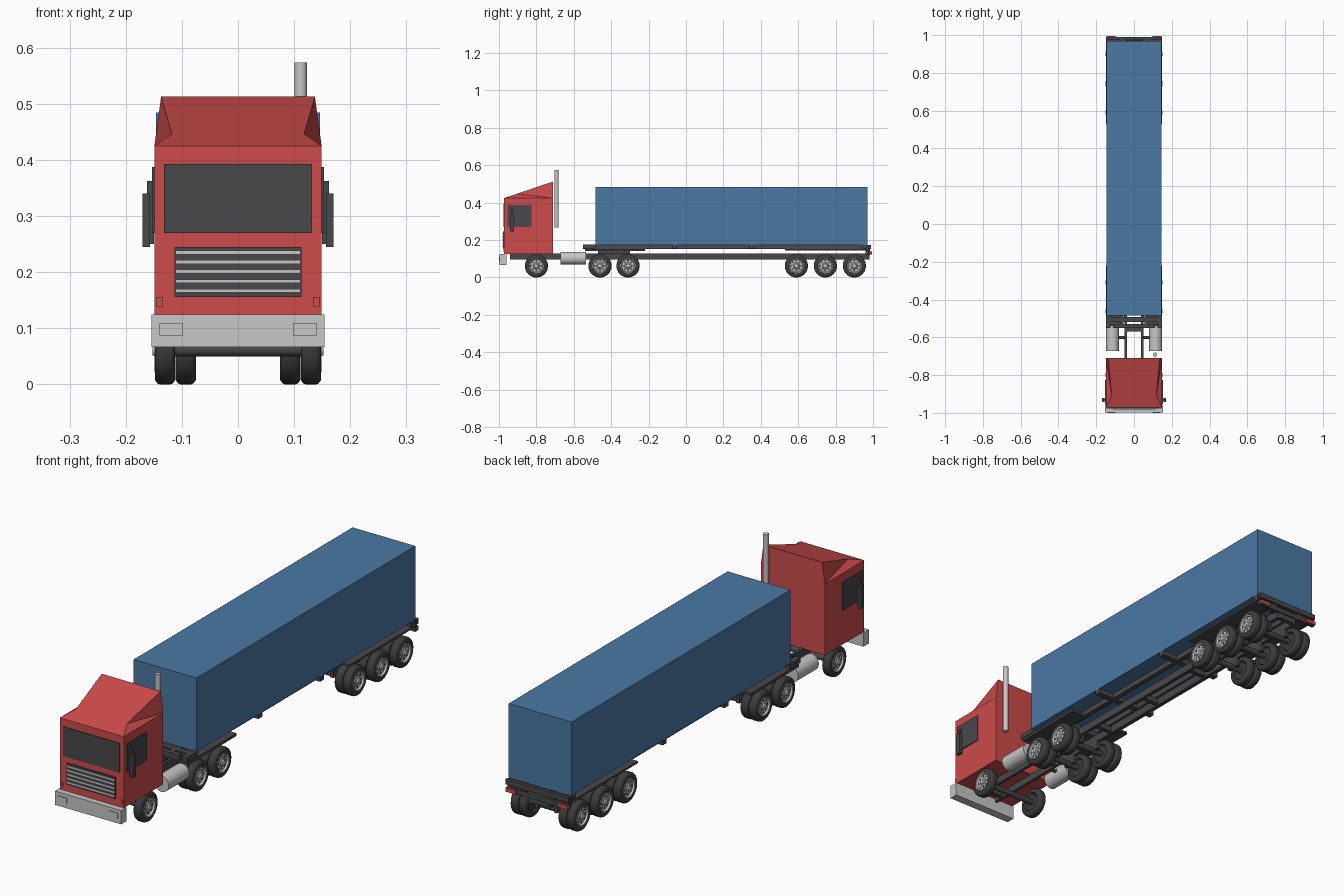
import bpy, bmesh, math
from mathutils import Matrix, Vector

cube = bpy.data.objects.get("Cube")
if cube:
    bpy.data.objects.remove(cube, do_unlink=True)


def material(name, r, g, b):
    m = bpy.data.materials.new(name)
    m.use_nodes = True
    m.diffuse_color = (r, g, b, 1)
    m.node_tree.nodes["Principled BSDF"].inputs["Base Color"].default_value = (r, g, b, 1)
    return m


RED = material("cab red", 0.61, 0.07, 0.07)
BLUE = material("container blue", 0.07, 0.19, 0.37)
DARK = material("dark grey", 0.065, 0.065, 0.07)
TYRE = material("tyre black", 0.045, 0.045, 0.048)
SILVER = material("silver", 0.57, 0.57, 0.57)


def finish(name, bm, mat, smooth=False):
    bmesh.ops.recalc_face_normals(bm, faces=bm.faces)
    mesh = bpy.data.meshes.new(name)
    bm.to_mesh(mesh)
    bm.free()
    mesh.materials.append(mat)
    ob = bpy.data.objects.new(name, mesh)
    bpy.context.collection.objects.link(ob)
    if smooth:
        bpy.ops.object.select_all(action='DESELECT')
        ob.select_set(True)
        bpy.context.view_layer.objects.active = ob
        bpy.ops.object.shade_smooth_by_angle(angle=math.radians(40))
    return ob


def box(name, mat, x, y, z):
    """Box from (min, max) ranges."""
    bm = bmesh.new()
    bmesh.ops.create_cube(bm, size=1)
    for v in bm.verts:
        v.co = [sum(r) / 2 + c * (r[1] - r[0]) for r, c in zip((x, y, z), v.co)]
    return finish(name, bm, mat)


def pair(name, mat, x, y, z):
    """The same box on both sides."""
    box("left_" + name, mat, x, y, z)
    box("right_" + name, mat, (-x[1], -x[0]), y, z)


def rod(name, mat, start, end, radius, sides=24):
    a, b = Vector(start), Vector(end)
    bm = bmesh.new()
    turn = (b - a).to_track_quat('Z', 'Y').to_matrix().to_4x4()
    bmesh.ops.create_cone(bm, cap_ends=True, segments=sides, radius1=radius, radius2=radius,
                          depth=(b - a).length, matrix=Matrix.Translation((a + b) / 2) @ turn)
    return finish(name, bm, mat, True)


def lathe(name, mat, profile, side, y, z, sides=32):
    """Spin (x, radius) points about an axle."""
    bm = bmesh.new()
    vs = [bm.verts.new((side * x, y, z + r)) for x, r in profile]
    edges = [bm.edges.new(e) for e in zip(vs, vs[1:])]
    bmesh.ops.spin(bm, geom=vs + edges, cent=(0, y, z), axis=(1, 0, 0),
                   angle=math.tau, steps=sides)
    bmesh.ops.remove_doubles(bm, verts=bm.verts, dist=1e-5)
    return finish(name, bm, mat, True)


# Wheels
R = 0.062


def tyre(name, side, inner, y):
    shape = [(0.006, 0), (0.006, 0.036), (0.0, 0.041), (0.0, 0.054), (0.004, 0.060), (0.009, R),
             (0.027, R), (0.032, 0.060), (0.036, 0.054), (0.036, 0.041), (0.029, 0.036), (0.022, 0)]
    lathe(name, TYRE, [(inner + x, r) for x, r in shape], side, y, R)


def wheel(label, side, y, dual):
    tyre(label + "_outer_tyre", side, 0.112, y)
    if dual:
        tyre(label + "_inner_tyre", side, 0.075, y)
    lathe(label + "_rim", SILVER,
          [(0.137, 0.037), (0.149, 0.040), (0.149, 0.036), (0.142, 0.033), (0.143, 0.019),
           (0.146, 0.017), (0.147, 0.012), (0.152, 0.010), (0.152, 0)], side, y, R)
    for i in range(8):
        a = math.tau * i / 8
        py, pz = y + 0.026 * math.cos(a), R + 0.026 * math.sin(a)
        rod(f"{label}_rim_hole_{i}", DARK, (side * 0.139, py, pz), (side * 0.1435, py, pz), 0.0045, 10)


for n, y in enumerate((-0.80, -0.46, -0.31, 0.59, 0.745, 0.90)):
    rod(f"axle_{n}", DARK, (-0.12, y, R), (0.12, y, R), 0.012, 12)
    for side, word in ((1, "left"), (-1, "right")):
        wheel(f"{word}_wheel_{n}", side, y, n > 0)

# Chassis
pair("chassis_rail", DARK, (0.038, 0.050), (-0.94, 0.98), (0.095, 0.128))
for n, y in enumerate((-0.90, -0.56, -0.385, -0.2, 0.1, 0.4, 0.67, 0.82, 0.97)):
    box(f"chassis_cross_{n}", DARK, (-0.04, 0.04), (y - 0.01, y + 0.01), (0.1, 0.123))
for n, y in enumerate((-0.46, -0.31, 0.59, 0.745, 0.90)):
    pair(f"spring_hanger_{n}", DARK, (0.036, 0.052), (y - 0.03, y + 0.03), (0.06, 0.098))
box("coupling_plate", DARK, (-0.07, 0.07), (-0.47, -0.30), (0.127, 0.15))
pair("front_mudguard", DARK, (0.072, 0.148), (-0.54, -0.22), (0.141, 0.152))
pair("rear_mudguard", DARK, (0.072, 0.148), (0.53, 0.98), (0.145, 0.153))

# Trailer frame
pair("trailer_rail", DARK, (0.055, 0.075), (-0.55, 0.98), (0.152, 0.175))
for n, y in enumerate((-0.505, -0.06, 0.35, 0.955)):
    box(f"trailer_cross_{n}", DARK, (-0.146, 0.146), (y - 0.013, y + 0.013), (0.155, 0.175))
box("trailer_nose", DARK, (-0.11, 0.11), (-0.55, -0.53), (0.152, 0.176))
pair("nose_corner", DARK, (0.125, 0.148), (-0.55, -0.48), (0.155, 0.176))
box("trailer_tail", DARK, (-0.147, 0.147), (0.975, 0.99), (0.152, 0.174))
box("rear_bar", DARK, (-0.145, 0.145), (0.972, 0.986), (0.122, 0.142))
pair("tail_bracket", DARK, (0.055, 0.075), (0.96, 0.984), (0.12, 0.155))
pair("tail_light", RED, (0.098, 0.145), (0.986, 0.994), (0.124, 0.14))

# Container
box("container", BLUE, (-0.146, 0.146), (-0.485, 0.97), (0.175, 0.485))

# Cab and roof fairing
box("cab", RED, (-0.149, 0.149), (-0.972, -0.71), (0.125, 0.425))
bm = bmesh.new()
rows = []
for s in (-1, 1):
    rows.append([bm.verts.new((s * x, y, z)) for x, y, z in (
        (0.149, -0.972, 0.425), (0.149, -0.71, 0.425), (0.137, -0.71, 0.513), (0.118, -0.908, 0.4465))])
r, l = rows
bm.faces.new((r[0], l[0], l[3], r[3]))
bm.faces.new((r[3], l[3], l[2], r[2]))
bm.faces.new((r[1], r[2], l[2], l[1]))
for front, back, top, knee in rows:
    bm.faces.new((front, back, knee))
    bm.faces.new((knee, back, top))
bm.faces.new((r[0], r[1], l[1], l[0]))
finish("roof_fairing", bm, RED)

# Windows, grille and lamps
box("windscreen", DARK, (-0.132, 0.132), (-0.976, -0.970), (0.27, 0.393))
pair("side_window", DARK, (0.147, 0.153), (-0.955, -0.825), (0.27, 0.388))
box("grille", DARK, (-0.113, 0.113), (-0.978, -0.970), (0.156, 0.245))
for n in range(5):
    z = 0.167 + n * 0.017
    box(f"grille_bar_{n}", SILVER, (-0.111, 0.111), (-0.981, -0.974), (z - 0.0035, z + 0.0035))
pair("marker_lamp", RED, (0.134, 0.146), (-0.976, -0.970), (0.139, 0.156))
box("front_bumper", SILVER, (-0.154, 0.154), (-0.997, -0.96), (0.067, 0.125))
pair("headlamp", SILVER, (0.098, 0.140), (-1.0, -0.994), (0.087, 0.110))

# Mirrors
pair("mirror", DARK, (0.157, 0.170), (-0.942, -0.920), (0.245, 0.34))
pair("mirror_bracket", DARK, (0.150, 0.162), (-0.935, -0.926), (0.25, 0.363))

# Tanks and exhaust
for side, word in ((1, "left"), (-1, "right")):
    rod(word + "_fuel_tank", SILVER, (side * 0.114, -0.672, 0.103), (side * 0.114, -0.535, 0.103), 0.034, 32)
    rod(word + "_tank_mount", DARK, (side * 0.04, -0.60, 0.108), (side * 0.09, -0.60, 0.108), 0.008, 10)
rod("exhaust_pipe", SILVER, (0.112, -0.692, 0.267), (0.112, -0.692, 0.574), 0.011)
